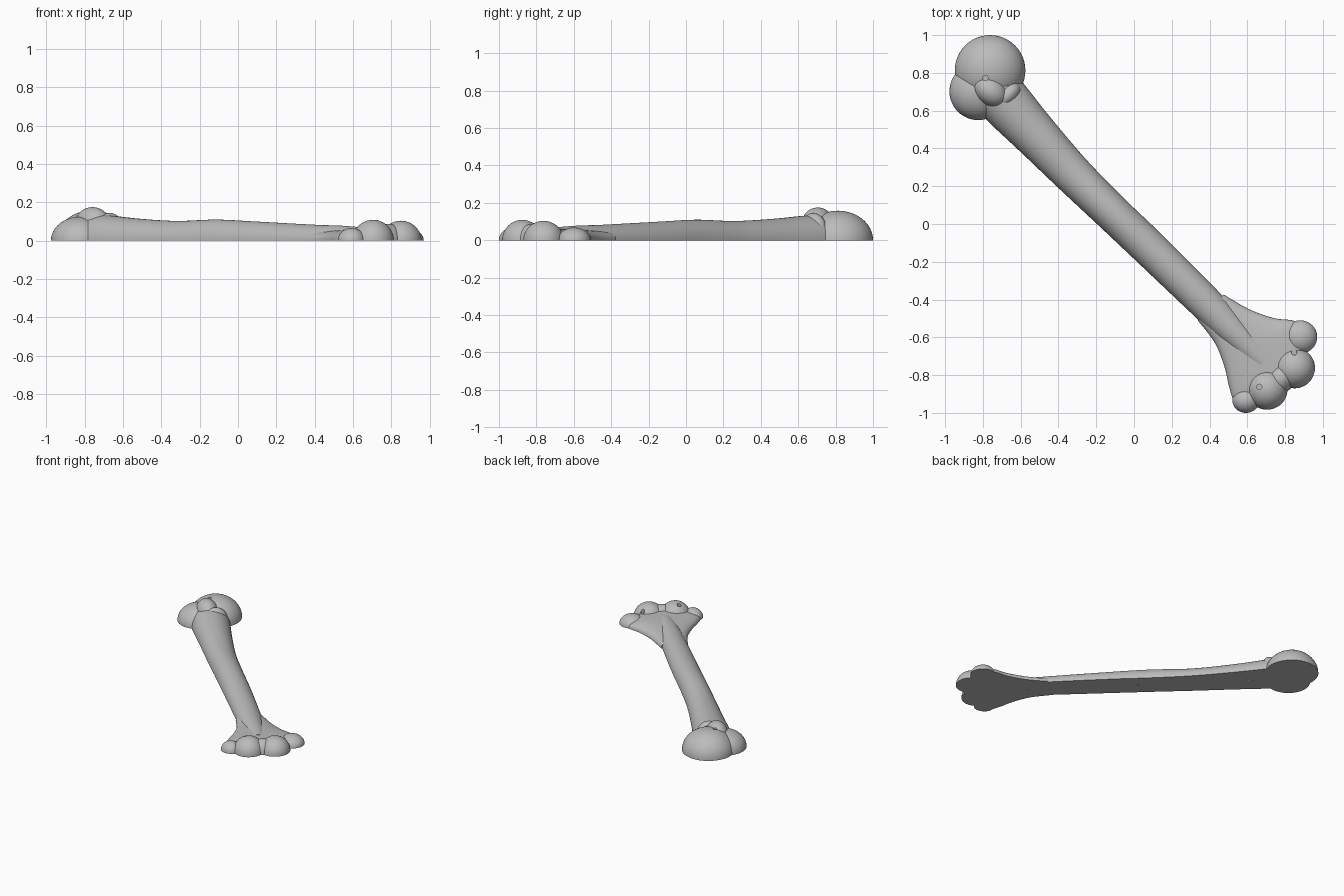
import bpy, bmesh, math
from mathutils import Matrix, Vector

cube = bpy.data.objects.get("Cube")
if cube:
    bpy.data.objects.remove(cube, do_unlink=True)

bone_grey = bpy.data.materials.new("bone_grey")
bone_grey.use_nodes = True
bone_grey.diffuse_color = (0.5, 0.5, 0.5, 1)
bone_grey.node_tree.nodes["Principled BSDF"].inputs["Base Color"].default_value = (0.5, 0.5, 0.5, 1)

parts = []
R = math.sqrt(0.5)


def place(s, t, z=0.0):
    """Along-bone distance s and sideways offset t to world space."""
    return Vector(((s + t) * R, (t - s) * R, z))


def add_object(name, bm):
    bmesh.ops.recalc_face_normals(bm, faces=bm.faces)
    mesh = bpy.data.meshes.new(name)
    bm.to_mesh(mesh)
    bm.free()
    obj = bpy.data.objects.new(name, mesh)
    bpy.context.collection.objects.link(obj)
    mesh.materials.append(bone_grey)
    return obj


def dome(name, x, y, z, rx, ry, rz, turn=0):
    """Ellipsoid cut flat at the ground."""
    bm = bmesh.new()
    m = (Matrix.Translation((x, y, z)) @ Matrix.Rotation(math.radians(turn), 4, 'Z')
         @ Matrix.Diagonal((rx, ry, rz, 1)))
    bmesh.ops.create_uvsphere(bm, u_segments=48, v_segments=32, radius=1, matrix=m)
    if z < rz:
        cut = bmesh.ops.bisect_plane(bm, geom=bm.verts[:] + bm.edges[:] + bm.faces[:],
                                     plane_co=(0, 0, 0), plane_no=(0, 0, 1),
                                     clear_inner=True, dist=1e-5)
        edges = [e for e in cut["geom_cut"] if isinstance(e, bmesh.types.BMEdge)]
        bmesh.ops.contextual_create(bm, geom=edges)
    parts.append(add_object(name, bm))


def spline(a, b, c, d, f):
    return [0.5 * (2 * q + (r - p) * f + (2 * p - 5 * q + 4 * r - w) * f ** 2
                   + (3 * q - p - 3 * r + w) * f ** 3) for p, q, r, w in zip(a, b, c, d)]


def loft(name, sections, power, steps=6, arc=24):
    """Half-round loft through (s, left edge, right edge, height) sections."""
    pts = [sections[0]] + sections + [sections[-1]]
    path = [spline(*pts[i:i + 4], k / steps)
            for i in range(len(sections) - 1) for k in range(steps)] + [sections[-1]]
    bm = bmesh.new()
    rings = []
    for s, lo, hi, h in path:
        ring = []
        for k in range(arc + 1):
            a = math.pi * k / arc
            c, n = math.cos(a), max(math.sin(a), 0)
            side = math.copysign(abs(c) ** power, c)
            ring.append(bm.verts.new(place(s, (lo + hi) / 2 + (hi - lo) / 2 * side,
                                           h * n ** power if 0 < k < arc else 0)))
        rings.append(ring)
    for a, b in zip(rings, rings[1:]):
        for k in range(arc + 1):
            j = (k + 1) % (arc + 1)
            bm.faces.new((a[k], a[j], b[j], b[k]))
    bm.faces.new(rings[0])
    bm.faces.new(rings[-1])
    parts.append(add_object(name, bm))


# Shaft, tapering to a ridge that sinks into the flared lower end
loft("shaft", [(-1.0, -0.16, 0.12, 0.135), (-0.9, -0.162, 0.108, 0.13),
               (-0.7, -0.155, 0.085, 0.115), (-0.41, -0.148, 0.062, 0.103),
               (-0.12, -0.138, 0.059, 0.11), (0.16, -0.13, 0.065, 0.1),
               (0.6, -0.118, 0.063, 0.083), (0.8, -0.11, 0.05, 0.078),
               (1.0, -0.1, 0.04, 0.066)], 1.0)

# Flared lower end
loft("lower_flare", [(0.6, -0.122, 0.072, 0.048), (0.75, -0.143, 0.112, 0.054),
                     (0.877, -0.198, 0.172, 0.06), (0.96, -0.25, 0.235, 0.062),
                     (1.04, -0.285, 0.25, 0.062), (1.1, -0.23, 0.19, 0.062),
                     (1.16, -0.15, 0.1, 0.06)], 0.8)

# Rounded upper end
dome("head", -0.762, 0.813, 0, 0.187, 0.187, 0.158)
dome("greater_tubercle", -0.825, 0.702, 0, 0.152, 0.152, 0.125)
dome("lesser_tubercle", -0.76, 0.705, 0.09, 0.1, 0.075, 0.085, -40)
dome("tubercle_ridge", -0.67, 0.68, 0.06, 0.085, 0.055, 0.085, 45)

# Lower joint knuckles
dome("inner_epicondyle", 0.88, -0.598, 0, 0.09, 0.088, 0.068)
dome("inner_condyle", 0.85, -0.762, 0, 0.108, 0.108, 0.104)
dome("outer_condyle", 0.705, -0.875, 0, 0.108, 0.108, 0.109)
dome("outer_epicondyle", 0.593, -0.933, 0, 0.072, 0.067, 0.066)
dome("condyle_bridge", 0.78, -0.815, 0, 0.11, 0.075, 0.088, 45)

# Small pin holes: three from above, three in the flat underside
bm = bmesh.new()


def pin(p, radius, low, high):
    bmesh.ops.create_cone(bm, cap_ends=True, segments=16, radius1=radius, radius2=radius,
                          depth=high - low,
                          matrix=Matrix.Translation((p[0], p[1], (low + high) / 2)))


for p in ((-0.787, 0.773), (0.848, -0.68), (0.663, -0.862)):
    pin(p, 0.014, 0.05, 0.3)
for s in (-0.8, -0.03, 0.74):
    pin(place(s, -0.035), 0.008, -0.1, 0.04)
cutter = add_object("pin_hole_cutter", bm)
cutter.hide_render = True
cutter.display_type = 'WIRE'

for obj in parts:
    hole = obj.modifiers.new("pin_holes", 'BOOLEAN')
    hole.operation = 'DIFFERENCE'
    hole.solver = 'EXACT'
    hole.object = cutter

# Bake the holes, then smooth the surfaces with sharp ground edges
depsgraph = bpy.context.evaluated_depsgraph_get()
baked = [bpy.data.meshes.new_from_object(o.evaluated_get(depsgraph)) for o in parts]
for obj, mesh in zip(parts, baked):
    obj.modifiers.clear()
    obj.data = mesh
bpy.data.objects.remove(cutter, do_unlink=True)

bpy.ops.object.select_all(action='DESELECT')
for obj in parts:
    obj.select_set(True)
bpy.context.view_layer.objects.active = parts[0]
bpy.ops.object.shade_smooth_by_angle(angle=math.radians(40))
